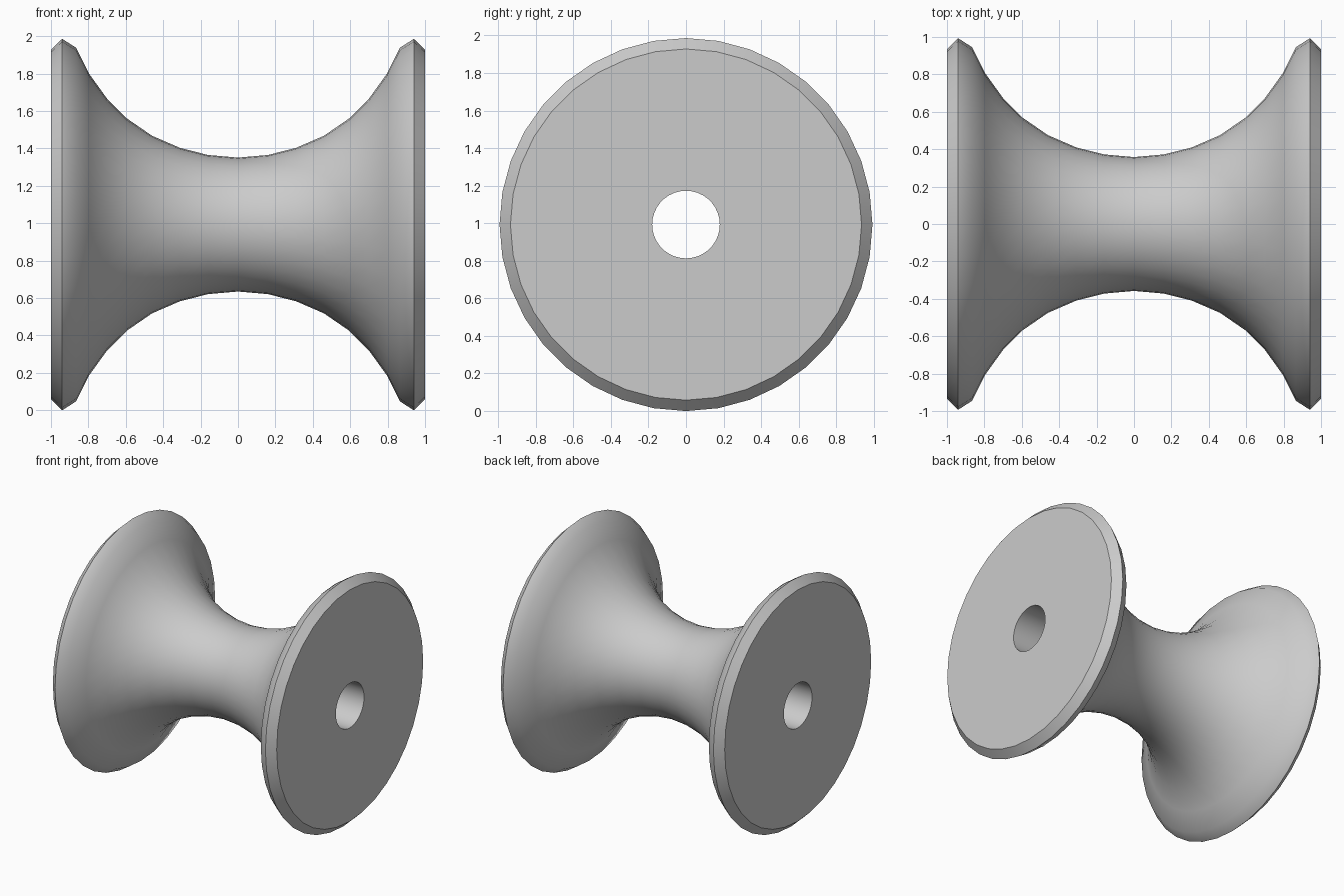
import bpy
import bmesh
from math import cos, sin, tau, radians

if "Cube" in bpy.data.objects:
    bpy.data.objects.remove(bpy.data.objects["Cube"], do_unlink=True)

SIDES = 36
RADIUS = 0.993

# Half profile from the bore mouth, over the chamfered rim, to the waist: (x, radius)
half = [(-1, 0.18), (-1, 0.935), (-0.94, RADIUS), (-0.865, 0.945), (-0.795, 0.805),
        (-0.7, 0.673), (-0.595, 0.568), (-0.46, 0.475), (-0.31, 0.41), (-0.16, 0.372)]
profile = half + [(0, 0.358)] + [(-x, r) for x, r in reversed(half)]

# Spin the closed profile around the x axis; the last strip forms the bore
bm = bmesh.new()
rings = [[bm.verts.new((x, r * sin(tau * i / SIDES), r * cos(tau * i / SIDES)))
          for i in range(SIDES)] for x, r in profile]
for a, b in zip(rings, rings[1:] + rings[:1]):
    for i in range(SIDES):
        j = (i + 1) % SIDES
        bm.faces.new((a[i], a[j], b[j], b[i]))
bmesh.ops.recalc_face_normals(bm, faces=bm.faces)
mesh = bpy.data.meshes.new("grooved_roller")
bm.to_mesh(mesh)
bm.free()

# Plain grey finish
grey = bpy.data.materials.new("light_grey")
grey.use_nodes = True
color = (0.6, 0.6, 0.6, 1)
grey.diffuse_color = color
grey.node_tree.nodes["Principled BSDF"].inputs["Base Color"].default_value = color
mesh.materials.append(grey)

roller = bpy.data.objects.new("grooved_roller", mesh)
roller.location.z = RADIUS
bpy.context.collection.objects.link(roller)

# Smooth groove with crisp rims
bpy.ops.object.select_all(action="DESELECT")
roller.select_set(True)
bpy.context.view_layer.objects.active = roller
bpy.ops.object.shade_smooth_by_angle(angle=radians(40))
